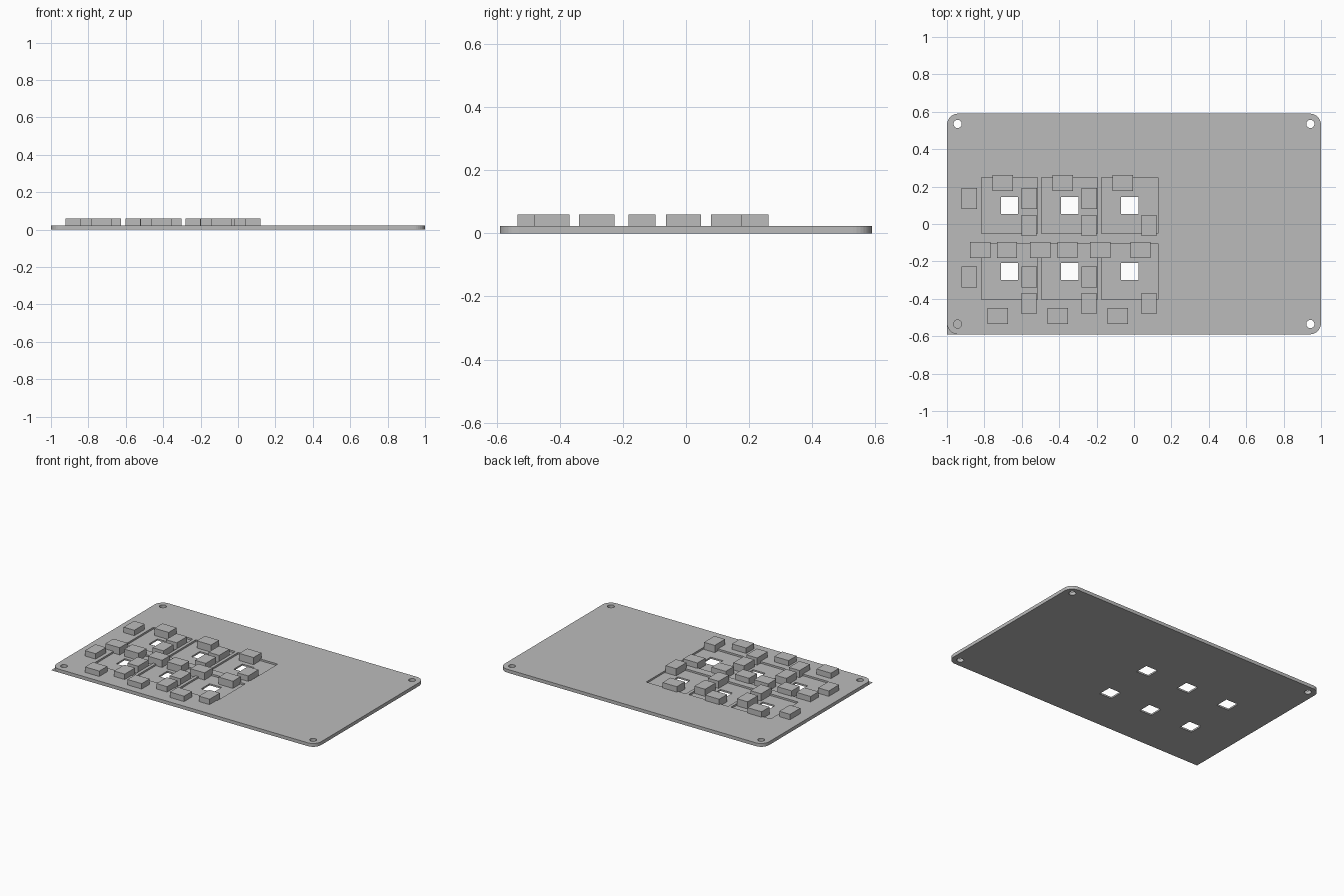
import bpy
import bmesh
import math

cube = bpy.data.objects.get("Cube")
if cube:
    bpy.data.objects.remove(cube, do_unlink=True)

HALF_X, HALF_Y, TOP = 1.0, 0.59, 0.023
FLOOR, BLOCK_TOP = 0.011, 0.06
RADIUS, PITCH = 0.06, 0.321
CELL_X = [-0.665 + PITCH * i for i in range(3)]
CELL_Y = (0.099, -0.254)

grey = bpy.data.materials.new("plain_grey")
grey.use_nodes = True
colour = (0.5, 0.5, 0.5, 1)
grey.diffuse_color = colour
grey.node_tree.nodes["Principled BSDF"].inputs["Base Color"].default_value = colour


def make(name, bm):
    mesh = bpy.data.meshes.new(name)
    bmesh.ops.recalc_face_normals(bm, faces=bm.faces)
    bm.to_mesh(mesh)
    bm.free()
    mesh.materials.append(grey)
    obj = bpy.data.objects.new(name, mesh)
    bpy.context.collection.objects.link(obj)
    return obj


def prism(bm, points, z0, z1):
    face = bm.faces.new([bm.verts.new((x, y, z0)) for x, y in points])
    up = bmesh.ops.extrude_face_region(bm, geom=[face])["geom"]
    for v in up:
        if isinstance(v, bmesh.types.BMVert):
            v.co.z = z1


def rectangle(x, y, w, d):
    return [(x + sx * w / 2, y + sy * d / 2)
            for sx, sy in ((-1, -1), (1, -1), (1, 1), (-1, 1))]


def circle(x, y, r, n=24):
    return [(x + r * math.cos(2 * math.pi * i / n),
             y + r * math.sin(2 * math.pi * i / n)) for i in range(n)]


def cut(target, bm, name):
    cutter = make(name, bm)
    cutter.hide_render = True
    cutter.hide_viewport = True
    mod = target.modifiers.new(name, "BOOLEAN")
    mod.operation = "DIFFERENCE"
    mod.solver = "EXACT"
    mod.object = cutter


# Base plate with rounded corners
outline = []
for k, (sx, sy) in enumerate(((1, 1), (-1, 1), (-1, -1), (1, -1))):
    for i in range(9):
        a = math.pi / 2 * (k + i / 8)
        outline.append((sx * (HALF_X - RADIUS) + RADIUS * math.cos(a),
                        sy * (HALF_Y - RADIUS) + RADIUS * math.sin(a)))
bm = bmesh.new()
prism(bm, outline, 0, TOP)
plate = make("base_plate", bm)

# Shallow square pockets, one for each key
bm = bmesh.new()
for x in CELL_X:
    for y in CELL_Y:
        prism(bm, rectangle(x, y, 0.3, 0.3), FLOOR, 0.1)
cut(plate, bm, "pocket_cutter")

# Square openings and corner screw holes
bm = bmesh.new()
for x in CELL_X:
    for y in CELL_Y:
        prism(bm, rectangle(x, y, 0.092, 0.092), -0.1, 0.2)
for sx in (-1, 1):
    for sy in (-1, 1):
        prism(bm, circle(sx * 0.943, sy * 0.535, 0.022), -0.1, 0.2)
cut(plate, bm, "hole_cutter")

# Thin skin closing the underside of the front right corner
bm = bmesh.new()
prism(bm, rectangle(-0.95, -0.54, 0.1, 0.1), 0, 0.001)
make("corner_skin", bm)

# Raised blocks: wide ones and deep ones, repeated in three columns
wide = [(-0.037, 0.219), (-0.157, -0.139), (-0.064, -0.492)]
deep = [(-0.216, 0.136), (0.104, -0.008), (-0.216, -0.283), (0.104, -0.425)]
blocks = [(-0.679, -0.139, True), (-0.356, -0.139, True), (0.035, -0.139, True)]
for cx in CELL_X:
    blocks += [(cx + x, y, True) for x, y in wide]
    blocks += [(cx + x, y, False) for x, y in deep]
for number, (x, y, is_wide) in enumerate(blocks, 1):
    w, d = (0.108, 0.086) if is_wide else (0.081, 0.112)
    bm = bmesh.new()
    prism(bm, rectangle(x, y, w, d), FLOOR, BLOCK_TOP)
    make(f"raised_block_{number:02d}", bm)
